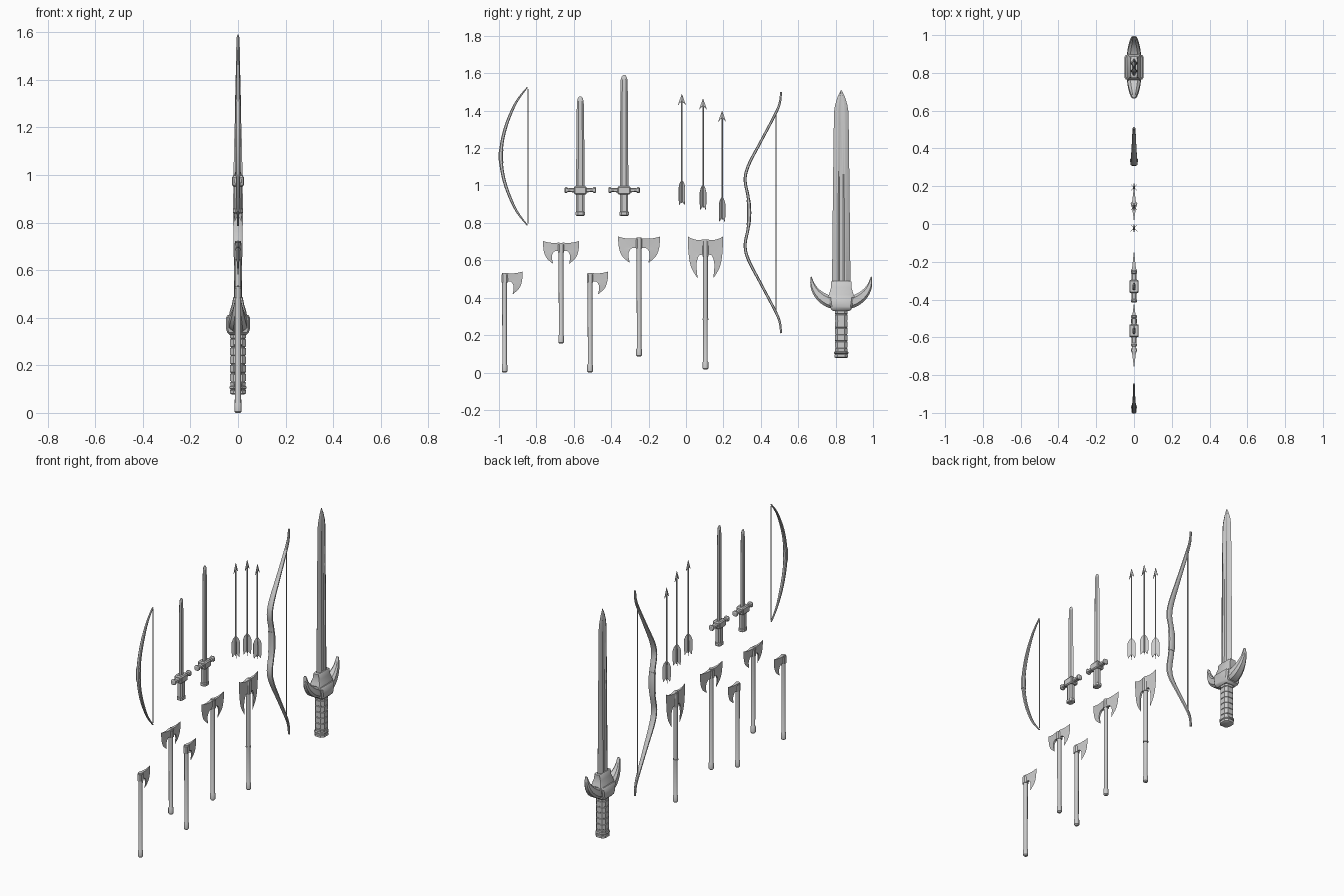
import bpy, math
from mathutils import Vector

if "Cube" in bpy.data.objects:
    bpy.data.objects.remove(bpy.data.objects["Cube"])

# Unit cross-sections as (across, depth in x)
OCT = [(1, .55), (.55, 1), (-.55, 1), (-1, .55), (-1, -.55), (-.55, -1), (.55, -1), (1, -.55)]
BLOCK = [(1, .85), (.85, 1), (-.85, 1), (-1, .85), (-1, -.85), (-.85, -1), (.85, -1), (1, -.85)]
ROUND = [(math.cos(i * math.pi / 6), math.sin(i * math.pi / 6)) for i in range(12)]
BLADE = [(1, 0), (.5, 1), (-.5, 1), (-1, 0), (-.5, -1), (.5, -1)]
FULLER = [(1, 0), (.5, 1), (.36, 1), (.2, .6), (-.2, .6), (-.36, 1), (-.5, 1), (-1, 0),
          (-.5, -1), (-.36, -1), (-.2, -.6), (.2, -.6), (.36, -1), (.5, -1)]


def add(name, verts, faces):
    me = bpy.data.meshes.new(name)
    me.from_pydata(verts, [], faces)
    ob = bpy.data.objects.new(name, me)
    bpy.context.collection.objects.link(ob)
    bpy.ops.object.select_all(action='DESELECT')
    ob.select_set(True)
    bpy.context.view_layer.objects.active = ob
    bpy.ops.object.mode_set(mode='EDIT')
    bpy.ops.mesh.select_all(action='SELECT')
    bpy.ops.mesh.remove_doubles(threshold=1e-5)
    bpy.ops.mesh.normals_make_consistent(inside=False)
    bpy.ops.object.mode_set(mode='OBJECT')
    bpy.ops.object.shade_smooth_by_angle(angle=math.radians(35))
    return ob


def smooth(pts, n=5):
    """Catmull-Rom resampling of points with any number of components."""
    out, last = [], len(pts) - 1
    for i in range(last):
        q = [pts[max(0, min(last, i + k))] for k in (-1, 0, 1, 2)]
        for s in range(n):
            t = s / n
            out.append(tuple(.5 * (2 * b + (c - a) * t + (2 * a - 5 * b + 4 * c - d) * t * t
                                   + (3 * b - a - 3 * c + d) * t ** 3) for a, b, c, d in zip(*q)))
    return out + [tuple(pts[-1])]


def sweep(name, path, sec, straight=False):
    """Sweep a section along (y, z, half_width, half_depth) stations."""
    verts, n = [], len(sec)
    for i, (y, z, h, w) in enumerate(path):
        a, b = (path[0], path[-1]) if straight else (path[max(i - 1, 0)], path[min(i + 1, len(path) - 1)])
        t = Vector((b[0] - a[0], b[1] - a[1])).normalized()
        verts += [(v * w, y + t.y * u * h, z - t.x * u * h) for u, v in sec]
    faces = [(i * n + j, i * n + (j + 1) % n, (i + 1) * n + (j + 1) % n, (i + 1) * n + j)
             for i in range(len(path) - 1) for j in range(n)]
    faces += [tuple(range(n)), tuple(range(len(verts) - n, len(verts)))]
    return add(name, verts, faces)


def upright(name, y, rows, sec):
    """Vertical lathe-like part from (z, half_y, half_x) rows."""
    return sweep(name, [(y, z, h, w) for z, h, w in rows], sec, True)


def sideways(name, y, z, rows, sec):
    """Left-right symmetric bar from (distance, half_z, half_x) rows, centre outward."""
    half = [(y + d, z, h, w) for d, h, w in rows]
    return sweep(name, [(2 * y - p[0],) + p[1:] for p in reversed(half)] + half, sec, True)


def bow(name, half, cz, string_y, string_half, grip):
    path = smooth(half + [(y, 2 * cz - z, h, w) for y, z, h, w in reversed(half[:-1])])
    sweep(name + "_limbs", path, OCT)
    sweep(name + "_grip", [(y, z, h + .002, w + .002) for y, z, h, w in path if abs(z - cz) < grip], OCT)
    upright(name + "_string", string_y, [(cz - string_half, .003, .003), (cz + string_half, .003, .003)], ROUND)


# Axe blade outlines relative to the top corner of the blade
OUTER = smooth([(.097, 0), (.093, -.05), (.078, -.09), (.043, -.122)], 8)
INNER = smooth([(.008, -.008), (.008, -.048), (.036, -.056), (.049, -.082), (.043, -.122)], 6)


def axe(name, y, bottom, top, sides, sy=1, sz=1, corner=None, ring=None):
    corner = corner or top + .008
    r = .013
    rows = [(bottom, .009, .009), (bottom + .006, .015, .015), (bottom + .04, .015, .015),
            (bottom + .045, r - .001, r - .001)]
    if ring:
        rows += [(ring - .004, r - .001, r - .001), (ring - .003, .016, .016), (ring + .003, .016, .016),
                 (ring + .004, r, r)]
    upright(name + "_shaft", y, rows + [(top, r, r)], ROUND)
    upright(name + "_socket", y, [(top - .05 * sz, .017, .015), (top - .008, .017, .015)], OCT)
    for side in sides:
        verts, faces, S, T = [], [], 5, 24
        for face in (1, -1):
            for i in range(T + 1):
                o, n = OUTER[i], INNER[i]
                for j in range(S + 1):
                    s = j / S
                    sag = .022 * s * (1 - s) * (1 - i / T) ** 4
                    thick = .011 * (1 - s) * (1 - .85 * i / T)
                    verts.append((face * thick, y + side * sy * (n[0] + (o[0] - n[0]) * s),
                                  corner + sz * (n[1] + (o[1] - n[1]) * s - sag)))
        W, N = S + 1, (S + 1) * (T + 1)
        for i in range(T):
            for j in range(S):
                q = (i * W + j, i * W + j + 1, (i + 1) * W + j + 1, (i + 1) * W + j)
                faces += [q, tuple(k + N for k in q)]
            faces.append((i * W, (i + 1) * W, (i + 1) * W + N, i * W + N))
        faces += [(j, j + 1, j + 1 + N, j + N) for j in range(S)]
        add(name + "_blade", verts, faces)


# Axes
axe("hand_axe_a", -.97, 0, .532, [1])
axe("hand_axe_b", -.513, 0, .532, [1])
axe("double_axe_short", -.668, .155, .692, [1, -1], corner=.703)
axe("double_axe_medium", -.251, .085, .722, [1, -1], 1.16, 1.16, corner=.727)
axe("double_axe_long", .104, .015, .711, [1, -1], .97, 1.84, corner=.727, ring=.285)

# Bows
bow("short_bow", [(-.848, 1.525, .003, .004), (-.905, 1.45, .006, .006), (-.952, 1.348, .008, .009),
                  (-.98, 1.25, .009, .01), (-.99, 1.156, .010, .011)], 1.156, -.845, .36, .045)
bow("recurve_bow", [(.508, 1.5, .005, .006), (.502, 1.445, .006, .007), (.479, 1.385, .007, .009),
                    (.40, 1.235, .007, .013), (.335, 1.11, .008, .017), (.316, 1.03, .008, .018),
                    (.332, .94, .008, .018), (.338, .855, .009, .018)], .855, .481, .53, .07)

# Small swords
for label, y, tip in (("short_sword", -.565, 1.475), ("arming_sword", -.331, 1.59)):
    upright(label + "_blade", y, [(.98, .023, .009), (tip - .1, .02, .008), (tip - .025, .018, .007),
                                  (tip - .008, .013, .005), (tip, .006, .002)], BLADE)
    upright(label + "_grip", y, [(.838, .02, .016), (.842, .025, .02), (.857, .025, .02),
                                 (.86, .022, .017), (.96, .022, .017)], OCT)
    upright(label + "_guard_block", y, [(.952, .028, .02), (.958, .034, .025), (.99, .034, .025),
                                        (.997, .028, .02)], BLOCK)
    sideways(label + "_crossguard", y, .975, [(.03, .012, .015), (.066, .010, .013), (.072, .016, .016),
                                              (.08, .016, .016), (.084, .011, .011)], OCT)

# Arrows
for k, (y, z) in enumerate(((-.022, .895), (.091, .87), (.193, .805))):
    upright("arrow_shaft_%d" % k, y, [(z + .012, .004, .004), (z + .56, .004, .004)], ROUND)
    head = [(0, .595), (.011, .565), (.022, .533), (.007, .55), (0, .548),
            (-.007, .55), (-.022, .533), (-.011, .565)]
    n = len(head)
    verts = [(s * .001, y + a, z + b) for s in (1, -1) for a, b in head]
    verts += [(s * .006, y, z + .56) for s in (1, -1)]
    faces = [(i + o * n, (i + 1) % n + o * n, 2 * n + o) for i in range(n) for o in (0, 1)]
    faces += [(i, (i + 1) % n, (i + 1) % n + n, i + n) for i in range(n)]
    add("arrow_head_%d" % k, verts, faces)
    vane = [(.002, .025), (.02, 0), (.024, .03), (.024, .095), (.017, .115), (.002, .135)]
    for v in range(4):
        c, s = math.cos(math.pi / 4 + v * math.pi / 2), math.sin(math.pi / 4 + v * math.pi / 2)
        m = len(vane)
        verts = [(r * c - e * s, y + r * s + e * c, z + h) for e in (.0008, -.0008) for r, h in vane]
        faces = [tuple(range(m)), tuple(range(m, 2 * m))]
        faces += [(i, (i + 1) % m, (i + 1) % m + m, i + m) for i in range(m)]
        add("arrow_vane_%d" % k, verts, faces)

# Great sword
Y = .83
upright("great_sword_blade", Y, [(.42, .05, .018), (1.0, .044, .015), (1.39, .039, .011), (1.43, .033, .009),
                                 (1.47, .021, .006), (1.51, .002, .001)], FULLER)
grip = [(.1, .031, .03)]
for i in range(6):
    z = .13 + i * .036
    grip += [(z - .002, .034, .033), (z, .031, .03), (z + .003, .031, .03), (z + .005, .034, .033)]
upright("great_sword_grip", Y, grip + [(.35, .034, .033)], OCT)
upright("great_sword_pommel", Y, [(.078, .03, .027), (.082, .037, .034), (.095, .037, .034), (.099, .033, .031),
                                  (.103, .039, .036), (.11, .039, .036), (.114, .032, .03)], OCT)
horn = [(Y - .162, .512, .003, .008), (Y - .149, .458, .015, .016), (Y - .117, .413, .025, .027),
        (Y - .066, .38, .032, .037), (Y, .37, .034, .042)]
sweep("great_sword_crescent_guard",
      smooth(horn + [(2 * Y - y, z, h, w) for y, z, h, w in reversed(horn[:-1])]), OCT)
upright("great_sword_guard_block", Y, [(.328, .042, .036), (.338, .055, .045), (.352, .058, .05), (.4, .066, .05),
                                       (.412, .06, .044)], BLOCK)
upright("great_sword_collar", Y, [(.4, .072, .04), (.43, .062, .034), (.455, .054, .026), (.485, .056, .02),
                                  (.488, .05, .018)], BLOCK)
